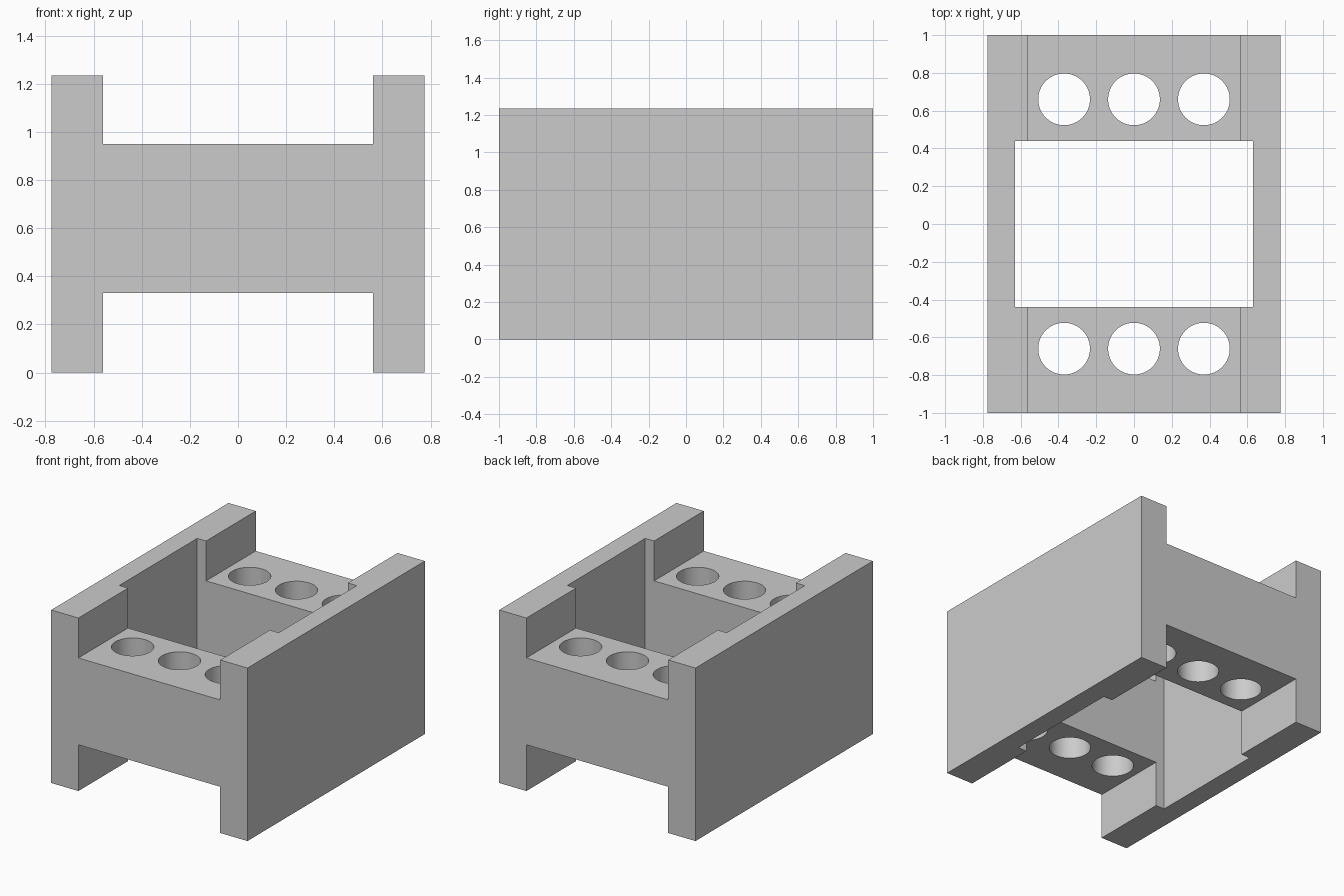
import bpy
import bmesh
from math import radians

cube = bpy.data.objects.get("Cube")
if cube:
    bpy.data.objects.remove(cube, do_unlink=True)

HALF_X, HALF_Y, HEIGHT = 0.775, 1.0, 1.235
GAP_X, DECK_LOW, DECK_HIGH = 0.56, 0.33, 0.95
WELL_X, WELL_Y = 0.63, 0.44
HOLE_R, HOLE_STEP, HOLE_Y = 0.137, 0.37, 0.66

grey = bpy.data.materials.new("plain grey")
grey.use_nodes = True
colour = (0.6, 0.6, 0.6, 1)
grey.diffuse_color = colour
grey.node_tree.nodes["Principled BSDF"].inputs["Base Color"].default_value = colour


def extruded(name, profile):
    """Extrude an x-z outline through the full depth."""
    bm = bmesh.new()
    face = bm.faces.new([bm.verts.new((x, -HALF_Y, z)) for x, z in profile])
    ext = bmesh.ops.extrude_face_region(bm, geom=[face])
    verts = [v for v in ext["geom"] if isinstance(v, bmesh.types.BMVert)]
    bmesh.ops.translate(bm, verts=verts, vec=(0, 2 * HALF_Y, 0))
    bmesh.ops.recalc_face_normals(bm, faces=bm.faces)
    mesh = bpy.data.meshes.new(name)
    bm.to_mesh(mesh)
    bm.free()
    obj = bpy.data.objects.new(name, mesh)
    bpy.context.collection.objects.link(obj)
    return obj


def cut(body, cutter):
    """Subtract a cutter from the body and discard it."""
    cutter.hide_render = True
    bpy.ops.object.select_all(action="DESELECT")
    body.select_set(True)
    bpy.context.view_layer.objects.active = body
    mod = body.modifiers.new("cut", "BOOLEAN")
    mod.operation = "DIFFERENCE"
    mod.solver = "EXACT"
    mod.object = cutter
    bpy.ops.object.modifier_apply(modifier=mod.name)
    bpy.data.objects.remove(cutter, do_unlink=True)


# H-shaped body: two tall side walls joined by a raised deck
right_half = [(GAP_X, DECK_LOW), (GAP_X, 0), (HALF_X, 0),
              (HALF_X, HEIGHT), (GAP_X, HEIGHT), (GAP_X, DECK_HIGH)]
left_half = [(-x, z) for x, z in reversed(right_half)]
body = extruded("holder_body", right_half + left_half)
body.data.materials.append(grey)

# Central well, slightly recessed into the side walls
bpy.ops.mesh.primitive_cube_add(size=2, location=(0, 0, HEIGHT / 2))
well = bpy.context.object
well.name = "well_cutter"
well.scale = (WELL_X, WELL_Y, HEIGHT)
cut(body, well)

# Three round holes through each end of the deck
for side in (-1, 1):
    for i in (-1, 0, 1):
        bpy.ops.mesh.primitive_cylinder_add(
            vertices=64, radius=HOLE_R, depth=2,
            location=(i * HOLE_STEP, side * HOLE_Y, HEIGHT / 2))
        hole = bpy.context.object
        hole.name = "hole_cutter"
        cut(body, hole)

# Smooth hole walls with crisp edges
bpy.ops.object.select_all(action="DESELECT")
body.select_set(True)
bpy.context.view_layer.objects.active = body
bpy.ops.object.shade_smooth_by_angle(angle=radians(30))
